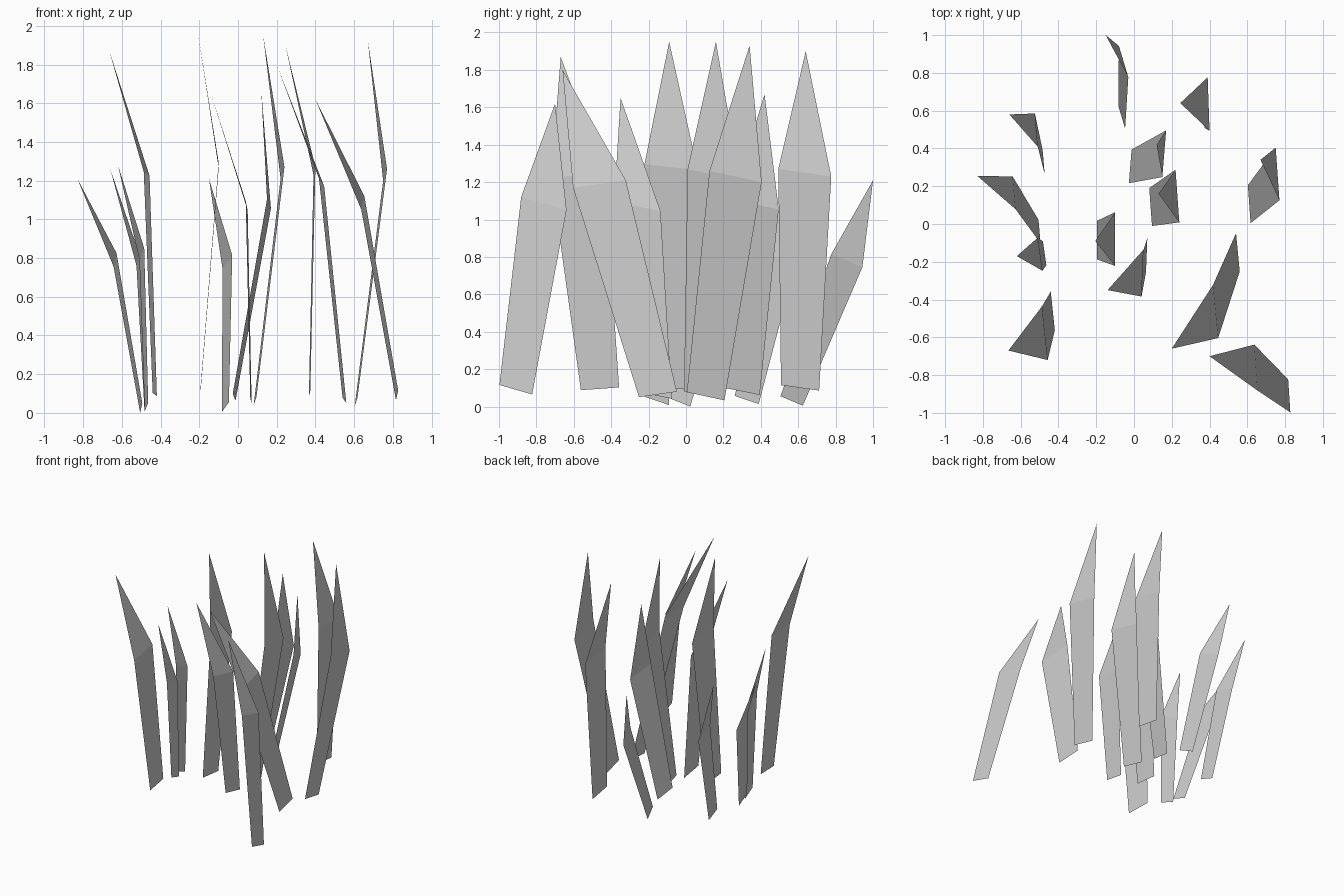
import bpy
from mathutils import Vector


# One blade: tapered quad from base to bend, then a triangle to the tip.
# skew = (dx, dz) of the width direction across the bend, running toward +y
def grass_blade(name, width, base, mid, tip, skew):
    dx, dz = skew
    dy = (width ** 2 - dx ** 2 - dz ** 2) ** 0.5
    half = Vector((dx, dy, dz)) / 2
    base, mid, tip = Vector(base), Vector(mid), Vector(tip)
    verts = [base - half * 0.72, base + half * 0.72, mid + half, mid - half, tip]
    mesh = bpy.data.meshes.new(name)
    mesh.from_pydata(verts, [], [(0, 1, 2, 3), (3, 2, 4)])
    obj = bpy.data.objects.new(name, mesh)
    bpy.context.collection.objects.link(obj)


# Base centre, bend centre, tip, skew
tall = [
    ((-.43, -.46, .095), (-.472, -.578, 1.235), (-.665, -.67, 1.87), (-.03, .02)),
    ((-.195, -.085, .10), (-.10, -.08, 1.28), (-.205, -.09, 1.95), (0, -.03)),
    ((.088, .09, .06), (.23, .148, 1.24), (.13, .16, 1.95), (-.02, -.06)),
    ((.37, .61, .10), (.395, .635, 1.25), (.245, .64, 1.90), (-.01, -.04)),
    ((.61, .105, .055), (.76, .265, 1.23), (.67, .34, 1.93), (-.02, -.06)),
    ((.55, -.15, .065), (.432, -.463, 1.19), (.20, -.66, 1.80), (-.027, .04)),
]
medium = [
    ((.067, -.165, .06), (.045, -.26, 1.07), (-.14, -.35, 1.65), (.01, -.05)),
    ((-.02, .305, .08), (.16, .372, 1.08), (.12, .42, 1.67), (.02, -.05)),
    ((.822, -.91, .09), (.645, -.76, 1.085), (.40, -.70, 1.62), (-.016, -.07)),
]
short = [
    ((-.065, .565, .03), (-.055, .86, .78), (-.15, 1.0, 1.21), (-.05, -.07)),
    ((-.478, .325, .035), (-.517, .497, .79), (-.66, .58, 1.26), (-.015, -.06)),
    ((-.50, -.04, .025), (-.635, .165, .79), (-.83, .255, 1.21), (-.015, -.07)),
    ((-.473, -.155, .03), (-.497, -.16, .82), (-.62, -.17, 1.28), (-.025, -.06)),
]
for size, width, blades in (("tall", .286, tall), ("medium", .253, medium), ("short", .187, short)):
    for i, b in enumerate(blades, 1):
        grass_blade(f"{size}_grass_blade_{i}", width, *b)
